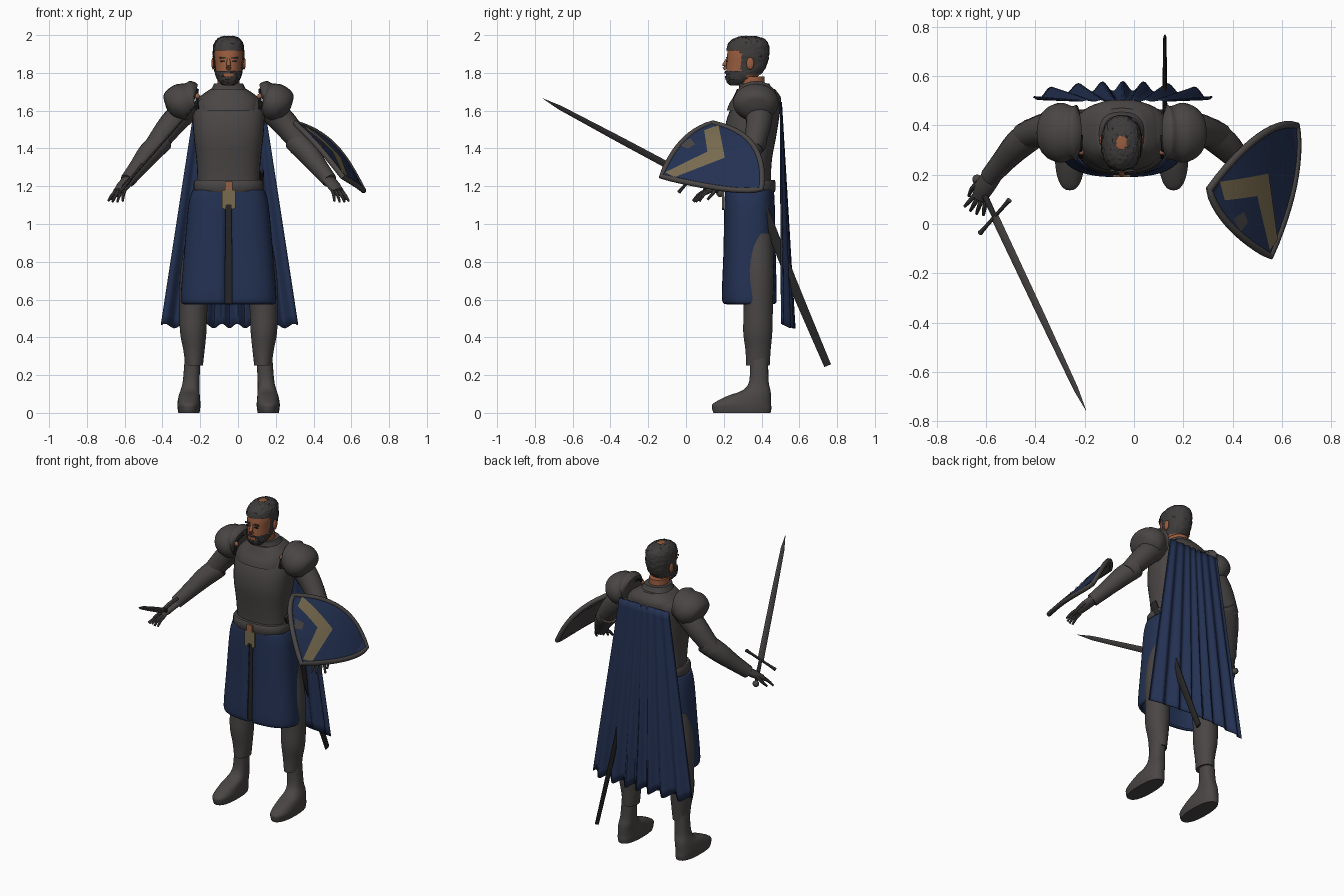
import bpy, bmesh, math, random
from mathutils import Vector

random.seed(4)
cube = bpy.data.objects.get("Cube")
if cube:
    bpy.data.objects.remove(cube, do_unlink=True)

CX = -0.05  # symmetry line of the body


def colour(name, r, g, b):
    m = bpy.data.materials.new(name)
    m.use_nodes = True
    m.diffuse_color = (r, g, b, 1)
    bsdf = m.node_tree.nodes["Principled BSDF"]
    bsdf.inputs["Base Color"].default_value = (r, g, b, 1)
    bsdf.inputs["Roughness"].default_value = 0.8
    return m


METAL = colour("grey metal", .066, .060, .058)
DARK = colour("dark leather", .02, .019, .019)
HAIR = colour("hair grey", .048, .045, .044)
BLUE = colour("navy cloth", .017, .031, .085)
GOLD = colour("dull gold", .19, .15, .08)
SKIN = colour("skin", .32, .11, .05)
COPPER = colour("copper", .30, .12, .06)


def finish(name, bm, mat):
    bmesh.ops.recalc_face_normals(bm, faces=bm.faces)
    me = bpy.data.meshes.new(name)
    bm.to_mesh(me)
    bm.free()
    me.shade_smooth()
    me.set_sharp_from_angle(angle=math.radians(42))
    me.materials.append(mat)
    ob = bpy.data.objects.new(name, me)
    bpy.context.collection.objects.link(ob)
    return ob


def skin(name, rings, mat, closed=True, cap=True, keep=None):
    """Bridge a list of equal point rings into a surface."""
    bm = bmesh.new()
    vs = [[bm.verts.new(p) for p in r] for r in rings]
    n = len(rings[0])
    for a, b in zip(vs, vs[1:]):
        for i in range(n if closed else n - 1):
            j = (i + 1) % n
            bm.faces.new((a[i], a[j], b[j], b[i]))
    if cap:
        bm.faces.new(vs[0])
        bm.faces.new(vs[-1])
    if keep:
        drop = [f for f in bm.faces if not keep(f.calc_center_median())]
        bmesh.ops.delete(bm, geom=drop, context='FACES')
    return finish(name, bm, mat)


def smooth(keys, k):
    """Catmull-Rom interpolation through keys."""
    K = [Vector(p) for p in keys]
    if k < 2:
        return K
    out = []
    for i in range(len(K) - 1):
        a, b, c, d = K[max(i - 1, 0)], K[i], K[i + 1], K[min(i + 2, len(K) - 1)]
        for j in range(k):
            t = j / k
            out.append((b * 2 + (c - a) * t + (a * 2 - b * 5 + c * 4 - d) * t ** 2
                        + (b * 3 - a - c * 3 + d) * t ** 3) * .5)
    return out + [K[-1]]


def loft(name, keys, mat, n=36, p=2.0, k=4, gap=0, grow=0, **kw):
    """Horizontal rings (x, front y, back y, z, half width)."""
    def s(v):
        return math.copysign(abs(v) ** (2 / p), v)
    rings = []
    for x, y0, y1, z, rx in smooth(keys, k):
        r = []
        for i in range(n):
            a = gap + (math.tau - 2 * gap) * i / (n - 1 if gap else n)
            g = grow + (random.uniform(-.003, .003) if grow else 0)
            r.append(Vector((x + (rx + g) * s(math.sin(a)),
                             (y0 + y1) / 2 - ((y1 - y0) / 2 + g) * s(math.cos(a)), z + g * .5)))
        rings.append(r)
    return skin(name, rings, mat, closed=not gap, cap=not gap and "keep" not in kw, **kw)


def tube(name, path, mat, n=14, up=(0, 0, 1), ratio=1.0, k=4):
    """Tube along (x, y, z, radius) keys; ratio widens it across the up direction."""
    pts = smooth(path, k)
    c = [Vector(p[:3]) for p in pts]
    rings = []
    for i, p in enumerate(pts):
        t = (c[min(i + 1, len(c) - 1)] - c[max(i - 1, 0)]).normalized()
        a = t.cross(Vector(up)).normalized()
        b = a.cross(t)
        rings.append([c[i] + a * math.cos(w) * p[3] * ratio + b * math.sin(w) * p[3]
                      for w in (math.tau * j / n for j in range(n))])
    return skin(name, rings, mat)


def slab(name, outline, y, depth, mat):
    """Plate facing the front, outline in (x offset, z)."""
    return skin(name, [[Vector((CX + x, yy, z)) for x, z in outline] for yy in (y, y + depth)], mat)


def rect(x, z, w, h):
    return [(x - w, z - h), (x + w, z - h), (x + w, z + h), (x - w, z + h)]


def ball(name, loc, size, mat):
    bm = bmesh.new()
    bmesh.ops.create_uvsphere(bm, u_segments=20, v_segments=12, radius=1)
    for v in bm.verts:
        v.co = Vector(a * b for a, b in zip(v.co, size)) + Vector(loc)
    return finish(name, bm, mat)


# Head, hair and beard
head = [(CX, .235, .30, 1.732, .025), (CX, .217, .35, 1.76, .052), (CX, .213, .40, 1.80, .066),
        (CX, .215, .425, 1.85, .072), (CX, .218, .433, 1.90, .076), (CX, .230, .43, 1.95, .070),
        (CX, .265, .40, 1.98, .048), (CX, .31, .35, 1.992, .015)]
loft("head", head, SKIN, n=48, p=2.2, k=6)


def hairy(c):
    x, y, z = abs(c.x - CX), c.y, c.z
    beard = y < .31 and z < 1.812 and not (x < .024 and 1.782 < z < 1.797)
    return z > 1.918 or beard or (.29 < y < .322 and z > 1.77) or (y > .32 and z > 1.79)


loft("hair_and_beard", head, HAIR, n=56, p=2.2, k=7, grow=.007, keep=hairy)
loft("neck", [(CX, .285, .42, 1.66, .062), (CX, .28, .415, 1.78, .058)], SKIN)
tube("nose", [(CX, .218, 1.872, .008), (CX, .203, 1.838, .012), (CX, .214, 1.822, .012)], SKIN)
for s, side in ((-1, "right"), (1, "left")):
    ball(side + "_ear", (CX + s * .082, .34, 1.85), (.009, .02, .032), SKIN)
    slab(side + "_eye", rect(s * .03, 1.862, .012, .004), .213, .008, DARK)
    slab(side + "_eyebrow", rect(s * .031, 1.880, .018, .004), .212, .009, HAIR)

# Torso armour
loft("cuirass", [(CX, .22, .46, 1.15, .168), (CX, .225, .45, 1.23, .165), (CX, .215, .455, 1.34, .17),
                 (CX, .203, .475, 1.45, .183), (CX, .212, .49, 1.54, .19), (CX, .24, .50, 1.62, .19),
                 (CX, .262, .495, 1.67, .16), (CX, .278, .46, 1.705, .10),
                 (CX, .28, .44, 1.745, .076)], METAL, p=2.5)
loft("gorget_plate", [(CX, .215, .502, 1.60, .165), (CX, .228, .504, 1.635, .165),
                      (CX, .252, .50, 1.675, .15), (CX, .27, .47, 1.715, .095)], METAL, p=2.6)
loft("belt", [(CX, .205, .47, 1.17, .178), (CX, .198, .475, 1.185, .185),
              (CX, .198, .475, 1.22, .185), (CX, .205, .47, 1.232, .178)], METAL, p=2.5, k=1)
slab("buckle", rect(0, 1.202, .02, .022), .190, .0095, COPPER)

# Skirt, hanging strap and gold flap
skirt = loft("skirt", [(CX, .208, .465, 1.18, .19), (CX, .203, .47, 1.10, .212), (CX, .198, .475, .85, .235),
                       (CX, .19, .48, .64, .252), (CX, .195, .478, .585, .25),
                       (CX, .215, .46, .575, .235)], BLUE, n=60, p=2.7, gap=.03)
m = skirt.modifiers.new("thickness", 'SOLIDIFY')
m.thickness = .012
slab("hanging_strap", rect(0, .88, .026, .30), .214, .008, DARK)
slab("gold_flap", [(-.036, 1.18), (.036, 1.18), (.036, 1.085), (.016, 1.075), (.012, 1.10),
                   (-.012, 1.10), (-.016, 1.075), (-.036, 1.085)], .191, .009, GOLD)

# Limbs, built on both sides
for s, side in ((-1, "right"), (1, "left")):
    def at(pts):
        return [(CX + s * x, *rest) for x, *rest in pts]

    loft(side + "_leg", at([(.13, .29, .46, .95, .09), (.17, .295, .465, .75, .085),
                            (.185, .305, .46, .56, .074), (.187, .303, .457, .43, .070),
                            (.183, .315, .448, .33, .056), (.182, .318, .443, .25, .046)]), METAL)
    loft(side + "_boot", at([(.21, .145, .448, 0, .056), (.21, .138, .452, .025, .060),
                             (.21, .145, .45, .05, .061), (.208, .22, .45, .09, .056),
                             (.204, .30, .447, .12, .050), (.198, .335, .437, .17, .044),
                             (.19, .338, .435, .29, .042)]), METAL, p=2.4)
    tube(side + "_upper_arm", at([(.20, .385, 1.63, .075), (.30, .385, 1.53, .068),
                                  (.40, .355, 1.40, .054)]), METAL)
    tube(side + "_vambrace", at([(.35, .375, 1.445, .05), (.355, .372, 1.44, .062), (.42, .32, 1.375, .060),
                                 (.475, .26, 1.305, .049), (.535, .19, 1.23, .040)]), METAL, k=3)
    tube(side + "_pauldron", at([(.178, .37, 1.665, .07), (.183, .37, 1.665, .094), (.20, .37, 1.66, .090),
                                 (.24, .37, 1.645, .101), (.28, .37, 1.63, .094), (.312, .37, 1.612, .066),
                                 (.325, .37, 1.605, .01)]), METAL, n=24, ratio=1.2)
    tube(side + "_shoulder_strap", at([(.165, .27, 1.61, .008), (.168, .30, 1.69, .008),
                                       (.165, .36, 1.71, .008)]), DARK, n=8)
    ball(side + "_strap_buckle", (CX + s * .165, .29, 1.675), (.013, .011, .016), COPPER)
    # Gauntlet with four fingers and a thumb
    tube(side + "_palm", at([(.52, .205, 1.245, .024), (.555, .15, 1.205, .024),
                             (.578, .105, 1.172, .018)]), METAL, ratio=1.65)
    f = Vector((s * .36, -.77, -.53)).normalized()
    across = f.cross(Vector((0, 0, 1))).normalized()
    down = Vector((0, 0, -1))
    base = Vector((CX + s * .572, .11, 1.175))
    for i in range(4):
        w = i - 1.5
        a = base + across * w * .016
        size = .085 - .008 * abs(w)
        b = a + f * size * .55 + across * w * .006
        c = a + f * size + across * w * .012 + down * .015
        tube(f"{side}_finger_{i + 1}", [(*a, .010), (*b, .009), (*c, .006)], METAL, n=8, k=3)
    a = base - f * .06 - across * s * .03
    b = a + f * .04 - across * s * .015 + down * .02
    c = b + f * .04 + down * .015
    tube(side + "_thumb", [(*a, .012), (*b, .010), (*c, .006)], METAL, n=8, k=3)

# Cape with folds deepening towards the hem
cape_rows = []
for i in range(25):
    v = i / 24
    row = []
    for j in range(81):
        u = j / 40 - 1
        wave = math.cos(u * 24 + .8 * math.sin(u * 5))
        row.append(Vector((CX + .005 + u * (.18 + .18 * v),
                           .505 + .055 * v - .035 * u * u * v + (.003 + .017 * v) * wave,
                           1.645 - 1.185 * v - .012 * v * wave)))
    cape_rows.append(row)
cape = skin("cape", cape_rows, BLUE, closed=False, cap=False)
m = cape.modifiers.new("thickness", 'SOLIDIFY')
m.thickness = .006

# Sword held in the right hand
d = Vector((.37, -.785, .42)).normalized()
g = Vector((.12, .135, .147)).normalized()
hilt = Vector((-.565, .03, 1.243))


def along(*keys):
    return [(*(hilt + d * t), r) for t, r in keys]


tube("sword_blade", along((0, .023), (.5, .020), (.86, .014), (.965, .001)), METAL, n=4, up=g, ratio=.3, k=1)
tube("sword_grip", along((-.17, .010), (-.08, .012), (0, .010)), DARK, n=10)
ball("sword_pommel", hilt - d * .185, (.020, .020, .020), METAL)
tube("sword_guard", [(*(hilt + g * t), r) for t, r in ((-.115, .011), (-.07, .008), (.07, .008), (.115, .011))],
     METAL, n=8, up=d, k=2)

# Scabbard on the left hip
tube("scabbard", [(.127, .33, 1.28, .027), (.126, .43, 1.03, .027), (.125, .56, .70, .026),
                  (.125, .75, .25, .020)], DARK, n=10, up=(0, 1, .4), ratio=.35)

# Shield: a domed heater on the left forearm
A, B, C = Vector((.30, .14, 1.53)), Vector((.655, .40, 1.18)), Vector((.55, -.13, 1.25))
M = (A + B) / 2
eu = (B - A).normalized()
ev = (C - M).normalized()
en = ev.cross(eu).normalized()


def dome(u, v, h):
    return M + eu * u + ev * v + en * (h + .05 * (1 - (u / .3) ** 2) * (1 - v / .45))


T = [i / 12 for i in range(12)]
flank = [(.28 * (1 - t ** 1.7), .42 * t) for t in T]
outline = [(.56 * t - .28, -.09 * (1 - (2 * t - 1) ** 2)) for t in T] + flank
outline += [(0, .42)] + [(-u, v) for u, v in reversed(flank[1:])]
for name, h, mat in (("shield_face", .006, BLUE), ("shield_back", -.008, METAL)):
    skin(name, [[dome(u * q, .12 + (v - .12) * q, h) for u, v in outline]
                for q in (1, .85, .68, .5, .3, .12, .01)], mat)
tube("shield_rim", [(*dome(u, v, 0), .015) for u, v in outline + outline[:2]], METAL, n=10, up=en, k=1)

# Gold chevron and small badge laid on the shield
outer = [(-.235, -.012), (.03, .08), (.045, .37)]
inner = [(-.225, .072), (-.052, .137), (-.01, .392)]
rows = []
for q in range(17):
    k, t = min(q // 8, 1), q / 8 - min(q // 8, 1)
    o = Vector(outer[k]).lerp(Vector(outer[k + 1]), t)
    e = Vector(inner[k]).lerp(Vector(inner[k + 1]), t)
    rows.append([dome(*o.lerp(e, w / 4), .010) for w in range(5)])
skin("shield_chevron", rows, GOLD, closed=False, cap=False)
skin("shield_badge", [[dome(u, v, .010) for u, v in r] for r in
                      (((-.195, .165), (-.135, .165)), ((-.165, .235), (-.12, .215)))],
     METAL, closed=False, cap=False)
